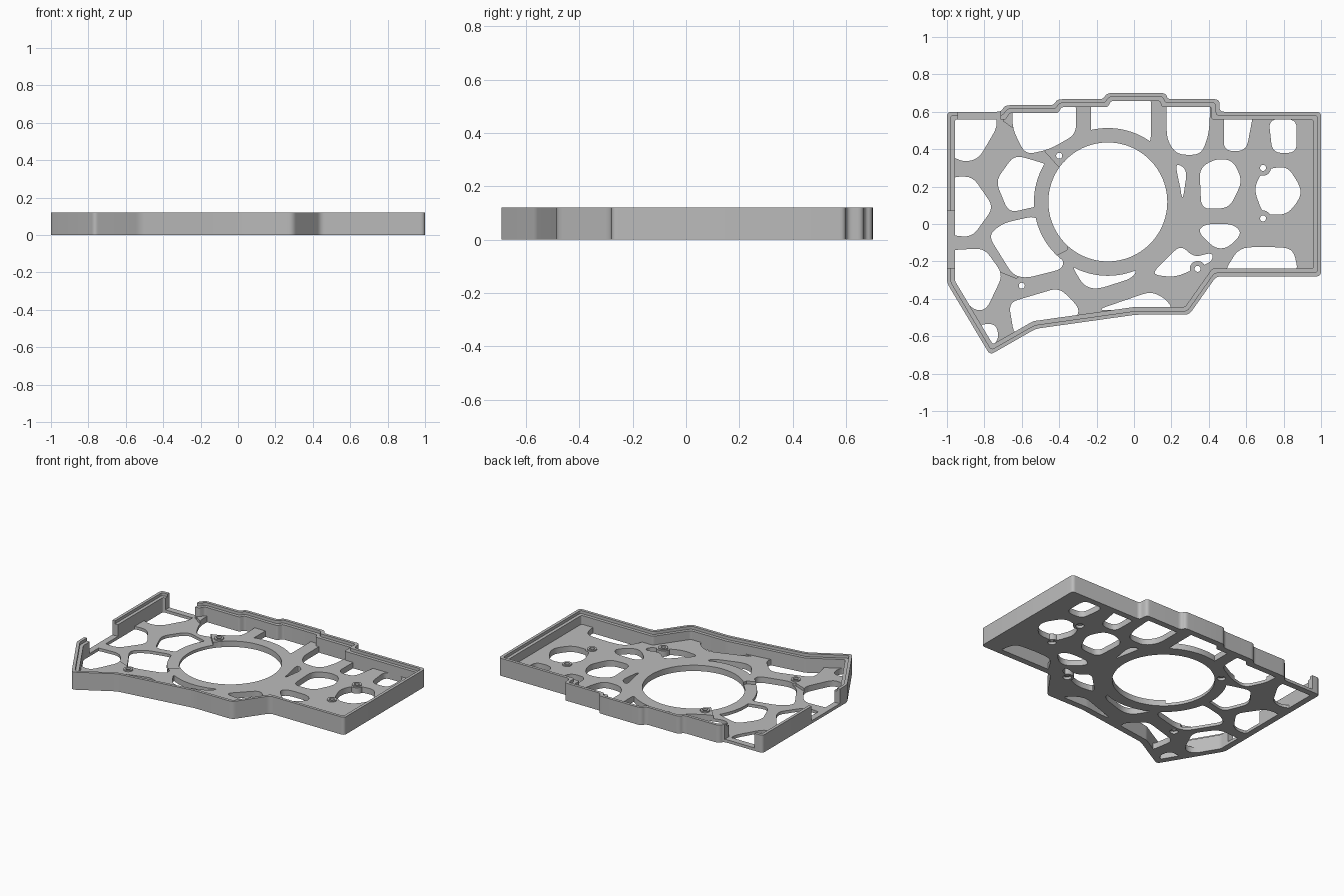
import bpy, bmesh
from math import cos, sin, tau
from mathutils import Vector

cube = bpy.data.objects.get("Cube")
if cube:
    bpy.data.objects.remove(cube, do_unlink=True)

FLOOR, LOW, SHELF, TOP = 0.04, 0.02, 0.1, 0.12
WALL, LIP = 0.042, 0.02

grey = bpy.data.materials.new("light grey plastic")
grey.use_nodes = True
colour = (0.5, 0.5, 0.5, 1)
grey.diffuse_color = colour
grey.node_tree.nodes["Principled BSDF"].inputs["Base Color"].default_value = colour


def points(*values):
    """Pairs in hundredths of a unit."""
    return [Vector((x / 100, y / 100)) for x, y in zip(values[::2], values[1::2])]


def rounded(poly, radius, steps=5):
    """Replace every corner by a short curve."""
    result = []
    for i, p in enumerate(poly):
        a, b = poly[i - 1] - p, poly[(i + 1) % len(poly)] - p
        start = p + a.normalized() * min(radius, a.length * 0.45)
        end = p + b.normalized() * min(radius, b.length * 0.45)
        for k in range(steps + 1):
            t = k / steps
            result.append(start.lerp(p, t).lerp(p.lerp(end, t), t))
    return result


def inset(poly, distance):
    """Mitred inset of a clockwise outline."""
    result = []
    for i, p in enumerate(poly):
        a = (p - poly[i - 1]).normalized()
        b = (poly[(i + 1) % len(poly)] - p).normalized()
        na, nb = Vector((a.y, -a.x)), Vector((b.y, -b.x))
        result.append(p + (na + nb) * distance / (1 + na.dot(nb)))
    return result


def circle(x, y, radius, sides=32):
    return [Vector((x + radius * cos(tau * i / sides), y + radius * sin(tau * i / sides)))
            for i in range(sides)]


def prism(name, polys, bottom, top):
    """Extrude one or more flat outlines into a single object."""
    bm = bmesh.new()
    for poly in polys:
        face = bm.faces.new([bm.verts.new((p.x, p.y, bottom)) for p in poly])
        new = bmesh.ops.extrude_face_region(bm, geom=[face])["geom"]
        verts = [v for v in new if isinstance(v, bmesh.types.BMVert)]
        bmesh.ops.translate(bm, verts=verts, vec=(0, 0, top - bottom))
    bmesh.ops.recalc_face_normals(bm, faces=bm.faces)
    mesh = bpy.data.meshes.new(name)
    bm.to_mesh(mesh)
    bm.free()
    mesh.materials.append(grey)
    obj = bpy.data.objects.new(name, mesh)
    bpy.context.scene.collection.objects.link(obj)
    return obj


def combine(target, tool, operation="DIFFERENCE"):
    """Apply a boolean and discard its tool."""
    mod = target.modifiers.new(operation.title(), "BOOLEAN")
    mod.operation, mod.object, mod.solver = operation, tool, "EXACT"
    tool.hide_render = True
    bpy.context.view_layer.objects.active = target
    bpy.ops.object.modifier_apply(modifier=mod.name)
    bpy.data.objects.remove(tool, do_unlink=True)


# Stepped outline of the case, clockwise from the back corner
outline = points(-100, 60, -71, 60, -69, 63.5, -43, 63.5, -41, 66.7, -16.5, 66.7,
                 -14.5, 70, 17, 70, 18, 66.7, 45.7, 66.7, 45.7, 60, 100, 60,
                 100, -28, 44, -28, 29.5, -48.5, 1, -48.5, -52.5, -56,
                 -77, -70, -100, -31.5)
outer = rounded(outline, 0.025)
inner = rounded(inset(outline, WALL), 0.012)

# Openings of the lattice floor, starting with the bays along the back
back_bays = [
    points(-99, 59, -74, 59, -73, 52, -83, 35, -91, 33, -99, 37),
    points(-65, 64, -31, 66, -31, 48, -45, 40, -58, 37, -65, 51),
    points(-23, 70, 9, 70, 9, 42, -23, 42),
    points(17.5, 68, 41, 66, 40, 48, 36, 37, 23, 37, 17.5, 45),
    points(48, 60, 64, 60, 60, 39, 48, 39),
    points(72, 56, 87, 56, 87, 38, 74, 38),
]
middle_cells = [
    points(-99, 24, -94, 25.5, -86, 25, -75, 9, -86.5, -7, -99, -6),
    points(-74, 23, -64, 37, -50, 33, -42, 30, -45, 11, -67, 6),
    points(-78, -6, -70, 0.5, -52, 4.5, -38, -18, -38, -24, -58, -29, -65, -27),
    points(22, 33, 28.5, 29, 26, 12),
    points(35, 30, 44, 35, 53, 34, 58, 23, 51, 8.5, 36, 8),
    points(34, -4, 38, 0, 53, 0, 58, -5, 50, -13, 43, -13),
    points(64, 19, 69, 29, 82, 31, 89, 20, 89, 14, 82, 5, 69, 5),
]
front_cells = [
    points(-99, -14, -80, -13, -70, -27, -79, -46, -86, -46, -99, -31),
    points(-84, -54, -74, -53, -72, -61, -77, -67),
    points(-67, -42, -40, -34, -29, -45, -31, -51, -52, -54, -64, -60),
    points(-34, -21, 2, -24, -1, -29, -20, -35, -27, -33),
    points(-20, -46, 9, -36, 17, -40, 21, -46, 1, -46),
    points(9, -27, 25, -11, 32, -18, 42, -15, 42, -20, 22, -28.5),
    points(48, -26, 56, -13, 68, -12, 85, -13, 88, -26),
]

# Lattice floor with the round opening
floor = prism("lattice_floor", [inner], 0, FLOOR)
cells = [rounded(c, 0.05) for c in back_bays + middle_cells + front_cells]
combine(floor, prism("cell_cutter", cells, -1, 1))
hub = (-0.14, 0.118)
combine(floor, prism("hub_ring", [circle(*hub, 0.395, 96)], 0, FLOOR), "UNION")
combine(floor, prism("hub_cutter", [circle(*hub, 0.318, 96)], -1, 1))

# Sunken part of the floor on one side
sunken = points(-105, 65, -71, 65, -70, 55, -48, 39, -39, 29, -30, 10, -36, -14,
                -44, -18, -63, -29, -73, -25, -105, -23.5)
combine(floor, prism("recess_cutter", [sunken], LOW, 1))

# Screw pads with raised collars and counterbored holes
screws = points(-40, 36.5, 69, 30, 69, 3, 34, -24, -60, -33)


def at_screws(name, radius, bottom, top):
    return prism(name, [circle(p.x, p.y, radius) for p in screws], bottom, top)


combine(floor, at_screws("screw_pads", 0.042, 0, FLOOR), "UNION")
combine(floor, at_screws("screw_collars", 0.03, 0.01, FLOOR + 0.008), "UNION")
combine(floor, at_screws("screw_hole_cutter", 0.016, -1, 1))
combine(floor, at_screws("counterbore_cutter", 0.026, -1, 0.018))

# Surrounding wall with a stepped lip
wall = prism("outer_wall", [outer], 0, TOP)
combine(wall, prism("inside_cutter", [inner], -1, 1))
combine(wall, prism("lip_cutter", [rounded(inset(outline, LIP), 0.018)], SHELF, 1))

# Open gaps in the wall at the back and at one side
gaps = [points(-94, 50, -71.5, 50, -71.5, 80, -94, 80),
        points(-110, -23.5, -90, -23.5, -90, 7, -110, 7)]
combine(wall, prism("gap_cutter", gaps, LOW, 1))

# Smooth the curved edges and keep the corners crisp
for obj in (floor, wall):
    bpy.ops.object.select_all(action="DESELECT")
    obj.select_set(True)
    bpy.context.view_layer.objects.active = obj
    bpy.ops.object.shade_smooth_by_angle()
